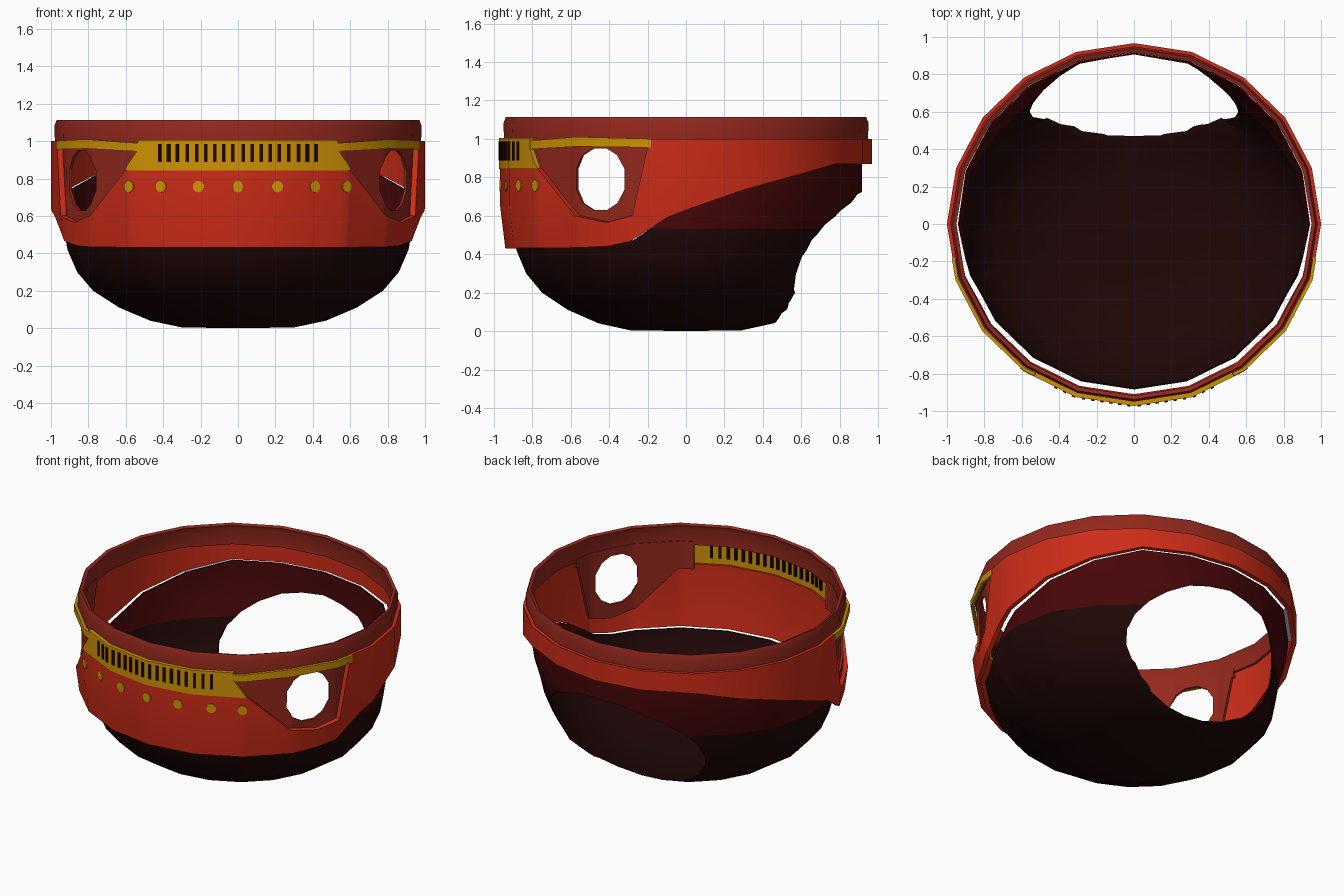
import bpy, bmesh, math
from mathutils import Vector, Matrix

if "Cube" in bpy.data.objects:
    bpy.data.objects.remove(bpy.data.objects["Cube"])

RY = 0.967          # the plan is slightly narrower front to back
SEG = 18            # degrees per facet (20 sides)


def mat(name, r, g, b):
    m = bpy.data.materials.new(name)
    m.diffuse_color = (r, g, b, 1)
    m.use_nodes = True
    m.node_tree.nodes["Principled BSDF"].inputs["Base Color"].default_value = m.diffuse_color
    return m


RED = mat("bright_red", 0.61, 0.025, 0.009)
DULL = mat("dull_red", 0.29, 0.021, 0.012)
GOLD = mat("gold", 0.62, 0.29, 0.001)
MAROON = mat("maroon", 0.062, 0.002, 0.0025)
BLACK = mat("brown_black", 0.014, 0.002, 0.002)
GREY = mat("pale_grey", 0.45, 0.52, 0.58)


def lerp(pts, t):
    """Piecewise linear lookup."""
    if t <= pts[0][0]:
        return pts[0][1]
    for (a, u), (b, v) in zip(pts, pts[1:]):
        if t <= b:
            return u + (v - u) * (t - a) / (b - a)
    return pts[-1][1]


def fold(a):
    return abs((a + 180) % 360 - 180)


def point(a, r, z):
    """Point on the 20-sided plan; a = degrees from the front, toward +x."""
    k = math.cos(math.radians(SEG / 2)) / math.cos(math.radians(a % SEG - SEG / 2))
    t = math.radians(a)
    return Vector((r * k * math.sin(t), -RY * r * k * math.cos(t), z))


def columns(a0, a1, extra=()):
    s = {a0, a1} | {a for a in extra if a0 < a < a1}
    s |= {a for a in range(-360, 361, SEG) if a0 < a < a1}
    return sorted(s)


def finish(ob):
    bpy.ops.object.select_all(action='DESELECT')
    ob.select_set(True)
    bpy.context.view_layer.objects.active = ob
    bpy.ops.object.shade_smooth_by_angle(angle=math.radians(30))


def apply(ob, mod):
    bpy.context.view_layer.objects.active = ob
    bpy.ops.object.modifier_apply(modifier=mod.name)


def new_object(name, bm, *mats):
    me = bpy.data.meshes.new(name)
    bm.to_mesh(me)
    bm.free()
    ob = bpy.data.objects.new(name, me)
    bpy.context.collection.objects.link(ob)
    for m in mats:
        me.materials.append(m)
    return ob


def shell(name, angles, lo, hi, profile, thick, *mats, scale=None, window=None):
    """Curved plate between heights lo(a) and hi(a), radius from profile (z, r).
    window = (centre angle, centre z, half-height by angle) leaves a hole."""
    bm = bmesh.new()
    grid = []
    for a in angles:
        mid = [z for z, r in profile]
        if window:
            h = lerp(window[2], abs(a - window[0]))
            mid = [window[1] - h, window[1] + h]
        zs = [min(max(z, lo(a)), hi(a)) for z in [-1] + mid + [9]]
        grid.append([bm.verts.new(point(a, lerp(profile, z) * (scale(a, z) if scale else 1), z))
                     for z in zs])
    for j, (c, d) in enumerate(zip(grid, grid[1:])):
        centre = (angles[j] + angles[j + 1]) / 2
        for i in range(len(c) - 1):
            if window and i == 1 and abs(centre - window[0]) < window[2][-1][0]:
                continue
            bm.faces.new((c[i], d[i], d[i + 1], c[i + 1]))
    bmesh.ops.remove_doubles(bm, verts=bm.verts, dist=0.0005)
    ob = new_object(name, bm, *mats)
    mod = ob.modifiers.new("wall", 'SOLIDIFY')
    mod.thickness = thick
    mod.offset = -1
    apply(ob, mod)
    return ob


def cut(ob, centre, direction, half_w, half_h, depth, sides=24):
    """Cut an elliptical hole along a horizontal direction."""
    bm = bmesh.new()
    bmesh.ops.create_cone(bm, cap_ends=True, segments=sides, radius1=1, radius2=1, depth=depth)
    d = Vector(direction).normalized()
    side = Vector((0, 0, 1)).cross(d)
    for v in bm.verts:
        x, y, z = v.co
        v.co = Vector(centre) + side * x * half_w + Vector((0, 0, y * half_h)) + d * z
    bmesh.ops.recalc_face_normals(bm, faces=bm.faces)
    cutter = new_object("hole_cutter", bm)
    cutter.hide_render = True
    mod = ob.modifiers.new("hole", 'BOOLEAN')
    mod.operation = 'DIFFERENCE'
    mod.solver = 'EXACT'
    mod.object = cutter
    apply(ob, mod)
    bpy.data.objects.remove(cutter)


LOWER = [(-1, .43), (-.45, .435), (-.3, .465), (-.1, .59), (.1, .67),
         (.3, .735), (.5, .79), (.78, .87), (1, .87)]
UPPER = [(0, .845), (37, .845), (53, .6), (64, .565), (73, .6), (78.5, 1.0), (180, 1.0)]


def lower(a):
    return lerp(LOWER, point(a, 1, 0).y)


def upper(a):
    return lerp(UPPER, fold(a))


KINKS = [a for k in (33, 37, 45, 53, 64, 73, 78.5, 84) for a in (k, -k)]

# dark bowl, pinched at the rear corners, with two side holes and a rear opening
BOWL = [(0, 0), (.004, .3), (.04, .47), (.11, .635), (.2, .775), (.3, .86),
        (.42, .912), (.53, .932), (.65, .943), (.78, .948), (.9, .948)]


def pinch(a, z):
    amount = lerp([(105, 0), (138, .075), (168, 0)], fold(a))
    return 1 - amount * lerp([(.1, 0), (.3, 1), (.5, 1), (.72, 0)], z)


bowl = shell("bowl", columns(-180, 180, KINKS), lambda a: 0, lambda a: lower(a) + .006,
             BOWL, .008, BLACK, MAROON, scale=pinch)
for s in (1, -1):
    cut(bowl, (s * .8, -.05, .355), (1, 0, 0), .222, .235, .9)
cut(bowl, (0, .75, .385), (0, 1, 0), .56, .338, 1.0)
for p in bowl.data.polygons:
    p.material_index = 1 if p.center.z > .53 else 0
finish(bowl)

# red outer band, its top edge dips under the side windows
BAND = [(.43, .972), (.65, 1.0), (1.0, 1.0)]
band = shell("outer_band", columns(-180, 180, KINKS), lower, upper, BAND, .03, RED)
finish(band)

# upper collar
collar = shell("collar", columns(-180, 180), lambda a: .975, lambda a: 1.113,
               [(.975, .978), (1.08, .982), (1.113, .97)], .022, DULL)
finish(collar)

# front grille panel with slanted ends
GRILLE = [(0, 1.005), (32.4, 1.005), (32.6, .95), (37, .85)]
grille = shell("front_grille", columns(-37, 37, (-32.6, -32.4, 32.4, 32.6)), lambda a: .842,
               lambda a: lerp(GRILLE, fold(a)), [(.84, 1.006)], .024, GOLD)
finish(grille)


def facing(x, r, z):
    """Position and outward matrix on the front at a given x."""
    a = math.degrees(math.asin(x / r))
    p = point(a, r, z)
    t = (point(a + 1, r, z) - point(a - 1, r, z)).normalized()
    up = Vector((0, 0, 1))
    m = Matrix((t, up, t.cross(up))).transposed().to_4x4()
    m.translation = p
    return m


# dark slots through the grille
bm = bmesh.new()
for i in range(18):
    m = facing((i - 8.5) * .0489, .991, .937)
    bmesh.ops.create_cube(bm, size=1, matrix=m @ Matrix.Diagonal((.018, .097, .042, 1)))
new_object("grille_slots", bm, BLACK)

# row of flat gold studs
bm = bmesh.new()
for x in (-.58, -.413, -.212, 0, .212, .413, .58):
    bmesh.ops.create_cone(bm, cap_ends=True, segments=10, radius1=.031, radius2=.031,
                          depth=.022, matrix=facing(x, .993, .757))
new_object("studs", bm, GOLD)

# recessed side panels with windows, and the gold bars above them
WINDOW = [(0, .16), (2.5, .16), (6.2, .125), (8.8, .055)]
for s, side in ((1, "right"), (-1, "left")):
    a0, a1 = sorted((s * 31, s * 79.5))
    marks = [s * 61 + q * w for w, h in WINDOW[1:] for q in (1, -1)]
    panel = shell(side + "_recess_panel", columns(a0, a1, KINKS + marks),
                  lambda a: min(upper(a), .97) - .03, lambda a: 1.0,
                  [(.5, .962), (1.0, .968)], .015, DULL, window=(s * 61, .79, WINDOW))
    finish(panel)

    a0, a1 = sorted((s * 32.5, s * 79))
    bar = shell(side + "_gold_bar", columns(a0, a1),
                lambda a: lerp([(33, .945), (54, .96), (79, .955)], fold(a)),
                lambda a: lerp([(33, .99), (54, 1.01), (79, 1.0)], fold(a)),
                [(.9, 1.004)], .018, GOLD)
    finish(bar)

# small pale plate closing the gap under the band at the back left
bm = bmesh.new()
bm.faces.new([bm.verts.new(point(a, r, lower(a) + .004))
              for a, r in ((-144, .94), (-126, .94), (-126, .985), (-144, .985))])
new_object("rear_plate", bm, GREY)
